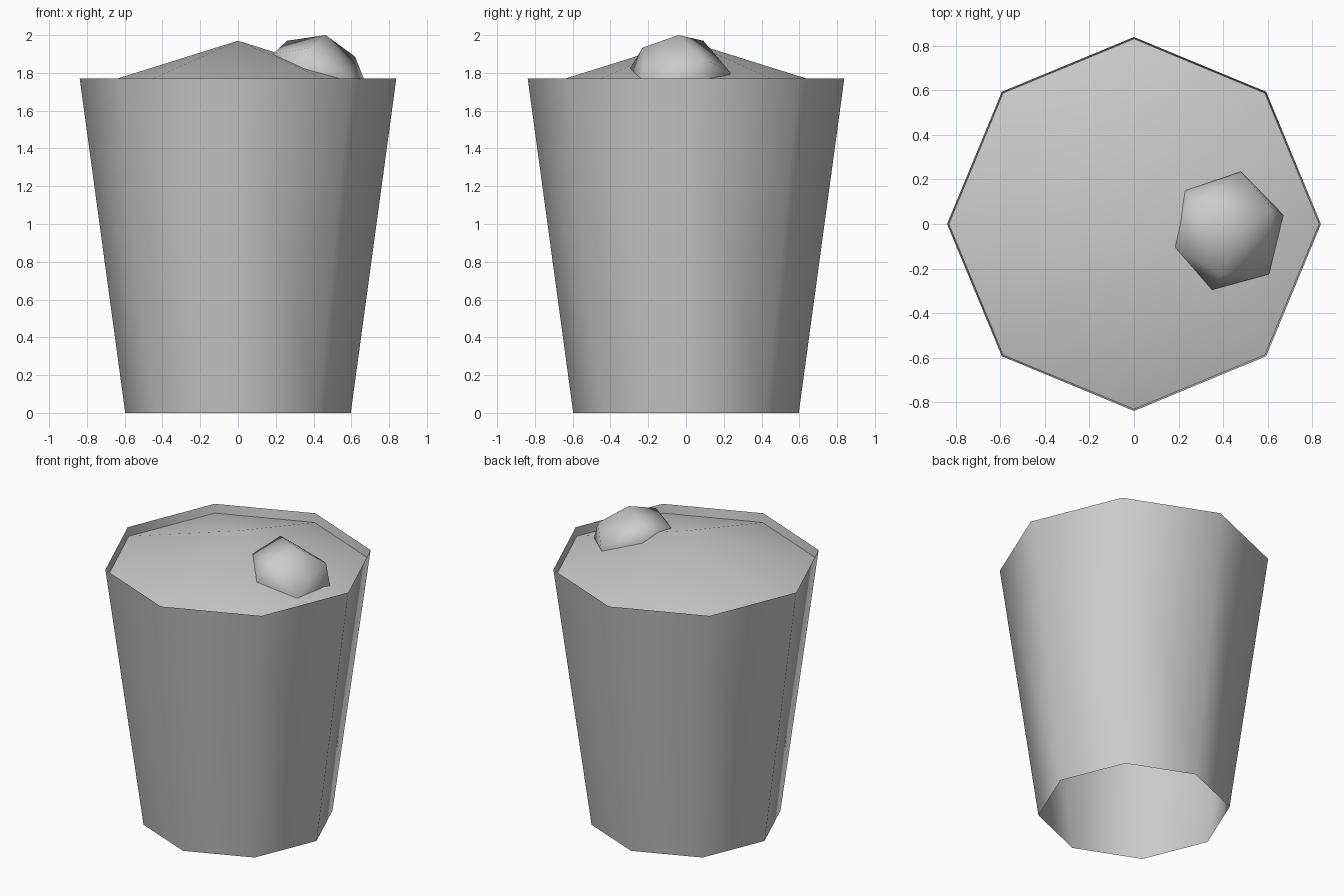
import bpy, bmesh
from mathutils import Vector, Matrix

if "Cube" in bpy.data.objects:
    bpy.data.objects.remove(bpy.data.objects["Cube"], do_unlink=True)

grey = bpy.data.materials.new("plain_grey")
grey.use_nodes = True
colour = (0.6, 0.6, 0.6, 1)
grey.diffuse_color = colour
grey.node_tree.nodes["Principled BSDF"].inputs["Base Color"].default_value = colour

RIM_Z, RIM_R, BASE_R = 1.77, 0.838, 0.597
FILL_Z = 1.71
PEAK_Z = 1.97


def finish(name, bm):
    """Turn a bmesh into a smooth grey object."""
    bmesh.ops.recalc_face_normals(bm, faces=bm.faces)
    for face in bm.faces:
        face.smooth = True
    mesh = bpy.data.meshes.new(name)
    bm.to_mesh(mesh)
    bm.free()
    mesh.materials.append(grey)
    obj = bpy.data.objects.new(name, mesh)
    bpy.context.collection.objects.link(obj)
    return obj


def open_cone(name, low_z, high_z, low_r, high_r):
    """Eight-sided tapered shell without end caps."""
    bm = bmesh.new()
    bmesh.ops.create_cone(
        bm, cap_ends=False, segments=8, radius1=low_r, radius2=high_r,
        depth=high_z - low_z,
        matrix=Matrix.Translation((0, 0, (low_z + high_z) / 2)))
    bmesh.ops.remove_doubles(bm, verts=bm.verts, dist=0.0001)
    # point the walls outward and upward
    obj = finish(name, bm)
    if obj.data.polygons[0].normal.dot(obj.data.polygons[0].center * Vector((1, 1, 0))) < 0:
        obj.data.flip_normals()
    return obj


# Tapered open cup
open_cone("cup_wall", 0, RIM_Z, BASE_R, RIM_R)

# Shallow mound filling the cup just below its rim
fill_r = BASE_R + (RIM_R - BASE_R) * FILL_Z / RIM_Z
open_cone("filling_mound", FILL_Z, PEAK_Z, fill_r, 0)

# Rough faceted lump half sunk in the mound
centre = Vector((0.42, -0.03, 1.74))
crown = [(0.464, -0.04, 2.0), (0.259, 0.092, 1.97), (0.39, -0.23, 1.934), (0.62, 0.07, 1.886)]
girdle = [(0.23, 0.15, 1.884), (0.48, 0.235, 1.803), (0.67, 0.04, 1.76),
          (0.605, -0.225, 1.765), (0.35, -0.295, 1.825), (0.185, -0.105, 1.9)]
bm = bmesh.new()
for point in crown + girdle:
    bm.verts.new(point)
for point in crown:
    bm.verts.new(2 * centre - Vector(point))
hull = bmesh.ops.convex_hull(bm, input=bm.verts[:])
loose = [v for v in bm.verts if not v.link_faces]
bmesh.ops.delete(bm, geom=loose, context="VERTS")
finish("round_lump", bm)
